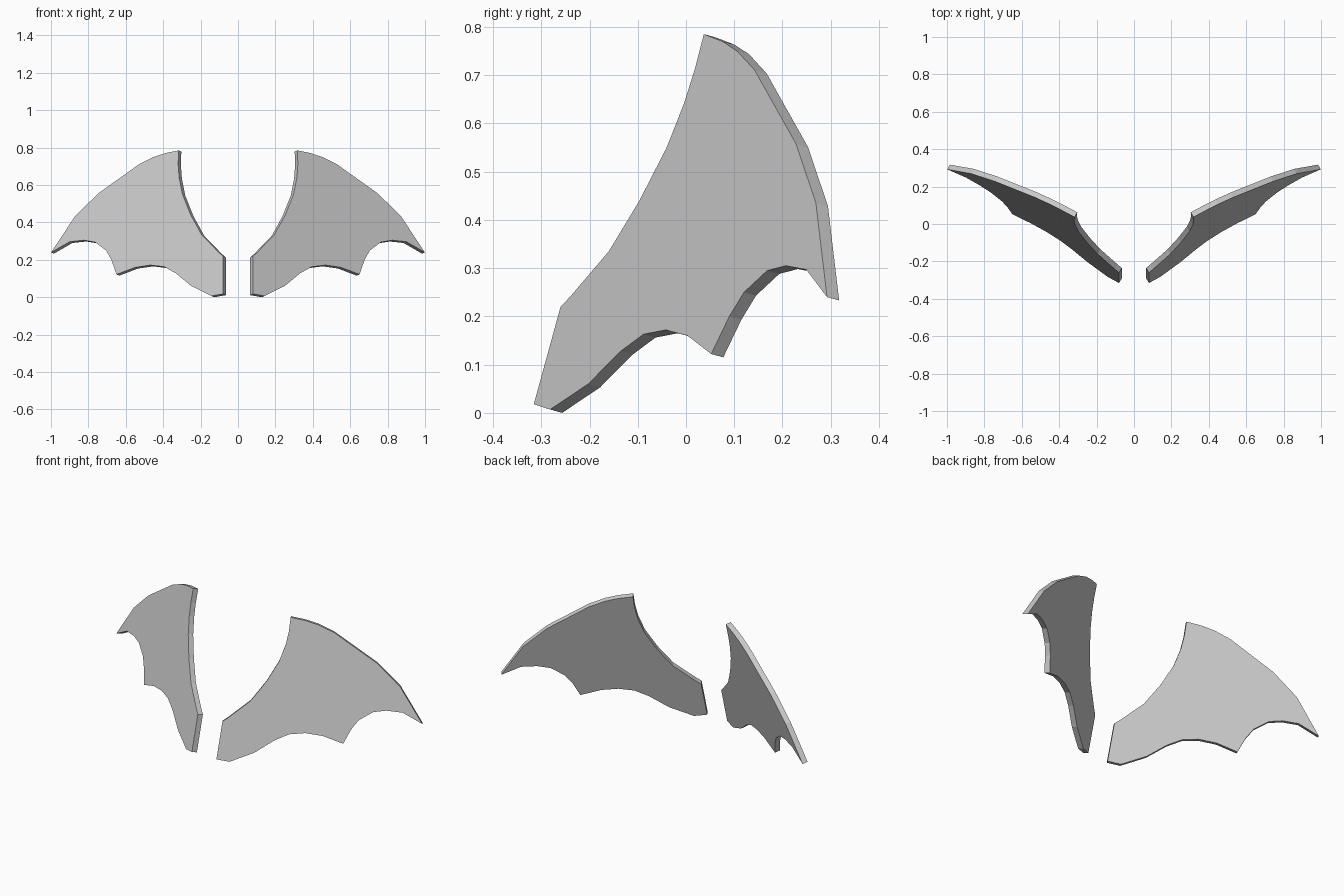
import bpy
from mathutils import Vector

if "Cube" in bpy.data.objects:
    bpy.data.objects.remove(bpy.data.objects["Cube"])

# Wing outline in front view (x, z); the wing is a flat slab on a tilted plane
OUTLINE = [
    (0.08, 0.018), (0.08, 0.22), (0.103, 0.24), (0.195, 0.335),       # root and inner edge
    (0.253, 0.44), (0.297, 0.55), (0.315, 0.64), (0.32, 0.71), (0.318, 0.785),
    (0.39, 0.77), (0.45, 0.75), (0.53, 0.71), (0.60, 0.66),           # top edge
    (0.745, 0.557), (0.87, 0.435), (0.999, 0.24),
    (0.90, 0.297), (0.825, 0.305), (0.765, 0.295), (0.705, 0.25),     # outer scallop
    (0.677, 0.20), (0.65, 0.122),
    (0.55, 0.16), (0.468, 0.172), (0.395, 0.163), (0.332, 0.128),     # inner scallop
    (0.25, 0.06), (0.142, 0.007),
]
SLOPE_X, SLOPE_Z = 0.595, 0.275
THICKNESS = 0.03


def make_wing(name, side):
    back = Vector((-SLOPE_X, 1, -SLOPE_Z)).normalized() * THICKNESS
    front = [Vector((x, -0.26 + SLOPE_X * (x - 0.08) + SLOPE_Z * (z - 0.22), z))
             for x, z in OUTLINE]
    n = len(front)
    verts = [(p.x * side, p.y, p.z) for p in front + [p + back for p in front]]
    faces = [list(range(n))[::-1], list(range(n, 2 * n))]
    faces += [[i, (i + 1) % n, n + (i + 1) % n, n + i] for i in range(n)]
    # keep normals outward on both sides
    if side > 0:
        faces = [f[::-1] for f in faces]
    mesh = bpy.data.meshes.new(name)
    mesh.from_pydata(verts, [], faces)
    mesh.update()
    obj = bpy.data.objects.new(name, mesh)
    bpy.context.collection.objects.link(obj)


# Mirrored pair of wings
make_wing("wing_right", 1)
make_wing("wing_left", -1)
